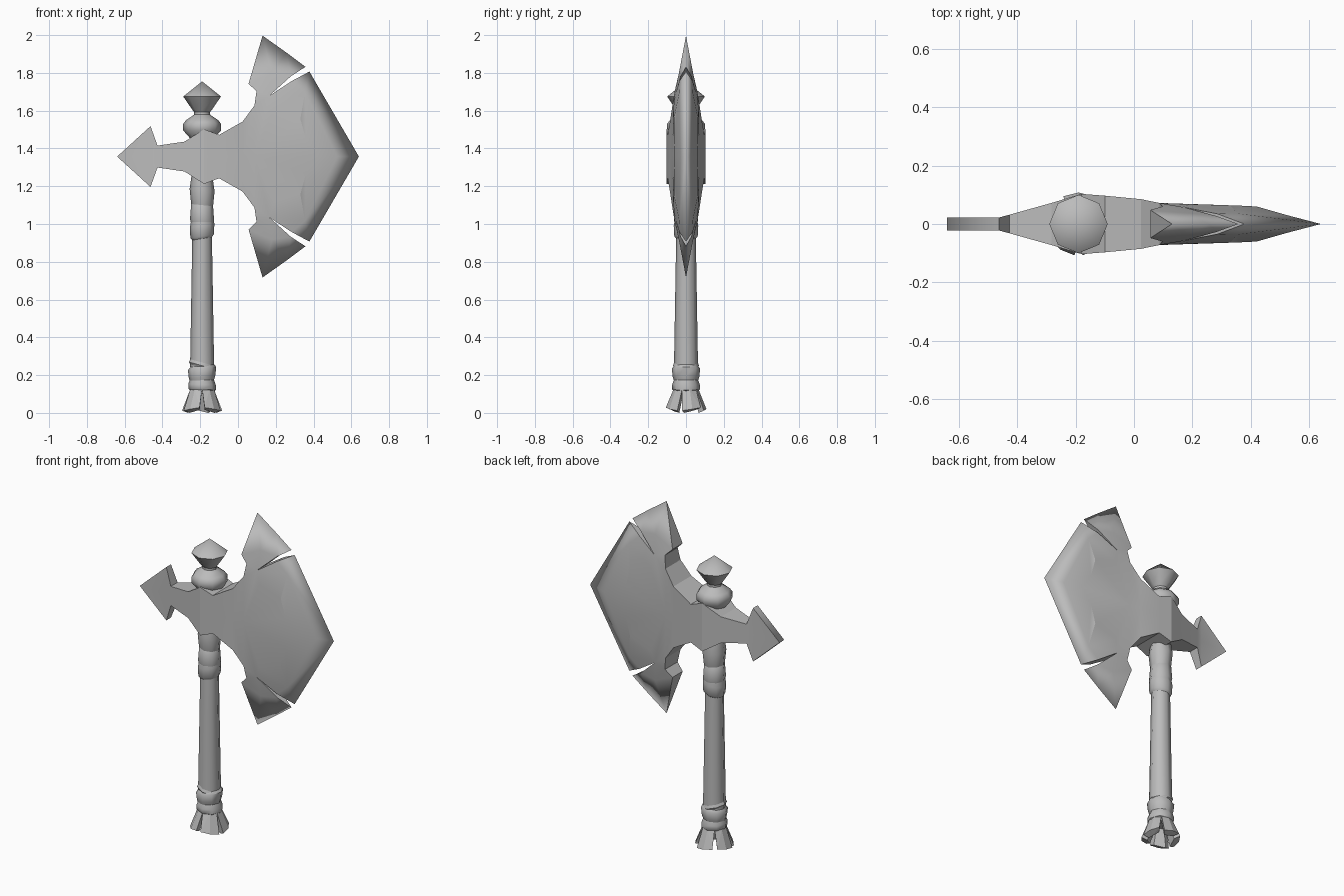
import bpy, bmesh
from math import cos, sin, pi, radians
from mathutils import Vector

if "Cube" in bpy.data.objects:
    bpy.data.objects.remove(bpy.data.objects["Cube"])

grey = bpy.data.materials.new("plain_grey")
grey.use_nodes = True
grey.diffuse_color = (0.5, 0.5, 0.5, 1)
grey.node_tree.nodes["Principled BSDF"].inputs["Base Color"].default_value = (0.5, 0.5, 0.5, 1)

SHAFT_X = -0.19


def finish(bm, name, location, angle=0):
    mesh = bpy.data.meshes.new(name)
    bm.to_mesh(mesh)
    bm.free()
    mesh.materials.append(grey)
    if angle:
        mesh.shade_smooth()
        mesh.set_sharp_from_angle(angle=radians(angle))
    ob = bpy.data.objects.new(name, mesh)
    ob.location = location
    bpy.context.collection.objects.link(ob)
    return ob


def lathe(name, profile, tilt=0.0, sides=8):
    """Turn a (radius, height) profile round the shaft; tilt slants the rings."""
    bm = bmesh.new()
    rings = []
    for r, z in profile:
        rings.append([bm.verts.new((r * cos(2 * pi * i / sides), r * sin(2 * pi * i / sides),
                                    z + tilt * r * cos(2 * pi * i / sides)))
                      for i in range(sides)])
    for low, high in zip(rings, rings[1:]):
        for i in range(sides):
            j = (i + 1) % sides
            bm.faces.new((low[i], low[j], high[j], high[i]))
    bm.faces.new(rings[0][::-1])
    bm.faces.new(rings[-1])
    bmesh.ops.remove_doubles(bm, verts=bm.verts, dist=0.0005)
    return finish(bm, name, (SHAFT_X, 0, 0), 46)


# Shaft, wraps, collar and pommel
lathe("shaft", [(0.062, 0.1), (0.063, 0.28), (0.052, 0.93), (0.052, 1.5)])
lathe("foot_ring", [(0.062, 0.115), (0.073, 0.125), (0.073, 0.15), (0.062, 0.18)], -0.05)
lathe("lower_wrap", [(0.062, 0.165), (0.07, 0.19), (0.075, 0.235), (0.062, 0.25)], 0.12)
lathe("lower_wrap_end", [(0.06, 0.235), (0.069, 0.25), (0.06, 0.275)], -0.28)
lathe("upper_wrap", [(0.05, 0.92), (0.062, 0.935), (0.065, 0.99), (0.056, 1.04)], 0.16)
lathe("middle_wrap", [(0.056, 0.99), (0.064, 1.02), (0.058, 1.1), (0.05, 1.11)], -0.1)
lathe("top_wrap", [(0.052, 1.08), (0.058, 1.1), (0.066, 1.18), (0.056, 1.25)], -0.1)
lathe("collar", [(0.06, 1.45), (0.1, 1.495), (0.1, 1.53), (0.085, 1.55), (0.055, 1.57),
                 (0.042, 1.58), (0.042, 1.6)])
lathe("pommel", [(0.04, 1.59), (0.052, 1.605), (0.1, 1.675), (0.0, 1.755)])

# Splayed foot made of separate leaves
LEAVES = 5
for k in range(LEAVES):
    bm = bmesh.new()
    mid = 2 * pi * (k + 0.75) / LEAVES + pi / LEAVES
    for r, z, half in ((0.066, 0.125, 0.62), (0.03, 0.125, 0.62),
                       (0.108, 0.012, 0.5), (0.075, 0.0, 0.45)):
        for s in (-1, 0, 1):
            a = mid + s * half
            bm.verts.new((r * cos(a), r * sin(a), z + 0.008 * (s * (-1) ** k + 1) * (z < 0.1)))
    hull = bmesh.ops.convex_hull(bm, input=bm.verts)
    loose = [v for v in bm.verts if not v.link_faces]
    bmesh.ops.delete(bm, geom=loose, context='VERTS')
    finish(bm, "foot_leaf_%d" % (k + 1), (SHAFT_X, 0, 0))

# Axe head: one quarter as (x, height above middle, half thickness), then mirrored
bm = bmesh.new()


def point(x, h, t):
    return bm.verts.new((x, -t, h))


stations = [(-0.463, 0.161, 0.022), (-0.426, 0.058, 0.032), (-0.283, 0.079, 0.072),
            (-0.18, 0.145, 0.103), (-0.1, 0.115, 0.097), (0.024, 0.185, 0.085),
            (0.087, 0.27, 0.072)]
centre = [point(x, 0, t) for x, h, t in stations]
edge = [point(x, h, t) for x, h, t in stations]
spike = point(-0.64, 0, 0.022)
faces = [(spike, centre[0], edge[0])]
for i in range(len(stations) - 1):
    faces.append((centre[i], centre[i + 1], edge[i + 1], edge[i]))

mid, root = centre[-1], edge[-1]
# Horn points
hook_in, hook = point(0.098, 0.345, 0.06), point(0.056, 0.386, 0.048)
horn_tip, horn_mid, horn_end = point(0.13, 0.64, 0), point(0.257, 0.55, 0), point(0.357, 0.475, 0)
horn_ridge, horn_slot = point(0.18, 0.44, 0.038), point(0.28, 0.425, 0.028)
notch = point(0.167, 0.323, 0.058)
# Flat cheek, bevel and cutting edge points
cheek = [point(*p) for p in ((0.19, 0.25, 0.068), (0.33, 0.2, 0.064),
                             (0.36, 0.09, 0.063), (0.42, 0, 0.06))]
slot, bevel_top, bevel_mid = point(0.285, 0.4, 0.035), point(0.355, 0.34, 0.036), point(0.525, 0, 0.03)
blade_top, blade_tip = point(0.378, 0.45, 0), point(0.64, 0, 0)
faces += [(mid, cheek[0], notch, root), (root, notch, hook_in),
          (hook_in, notch, horn_ridge, hook), (hook, horn_ridge, horn_tip),
          (horn_tip, horn_ridge, horn_mid), (horn_mid, horn_ridge, horn_slot, horn_end),
          (horn_ridge, notch, horn_slot),
          (mid, cheek[1], cheek[0]), (mid, cheek[2], cheek[1]), (mid, cheek[3], cheek[2]),
          (notch, cheek[0], bevel_top, slot), (slot, bevel_top, blade_top),
          (cheek[0], cheek[1], bevel_top), (cheek[1], cheek[2], bevel_top),
          (cheek[2], cheek[3], bevel_mid, bevel_top), (bevel_top, bevel_mid, blade_tip, blade_top)]
for f in faces:
    bm.faces.new(f)
# Side walls run from the outline back to the middle plane
rim = [e for e in bm.edges if e.is_boundary and max(v.co.z for v in e.verts) > 0.001]
wall = bmesh.ops.extrude_edge_only(bm, edges=rim)["geom"]
for v in wall:
    if isinstance(v, bmesh.types.BMVert):
        v.co.y = 0
bmesh.ops.remove_doubles(bm, verts=bm.verts, dist=0.0005)
bmesh.ops.recalc_face_normals(bm, faces=bm.faces)
bm.faces.ensure_lookup_table()
if max(bm.faces, key=lambda f: abs(f.normal.y)).normal.y > 0:
    bmesh.ops.reverse_faces(bm, faces=bm.faces)
head = finish(bm, "axe_head", (0, 0, 1.357), 16)
mirror = head.modifiers.new("mirror", 'MIRROR')
mirror.use_axis = (False, True, True)
mirror.merge_threshold = 0.0005
